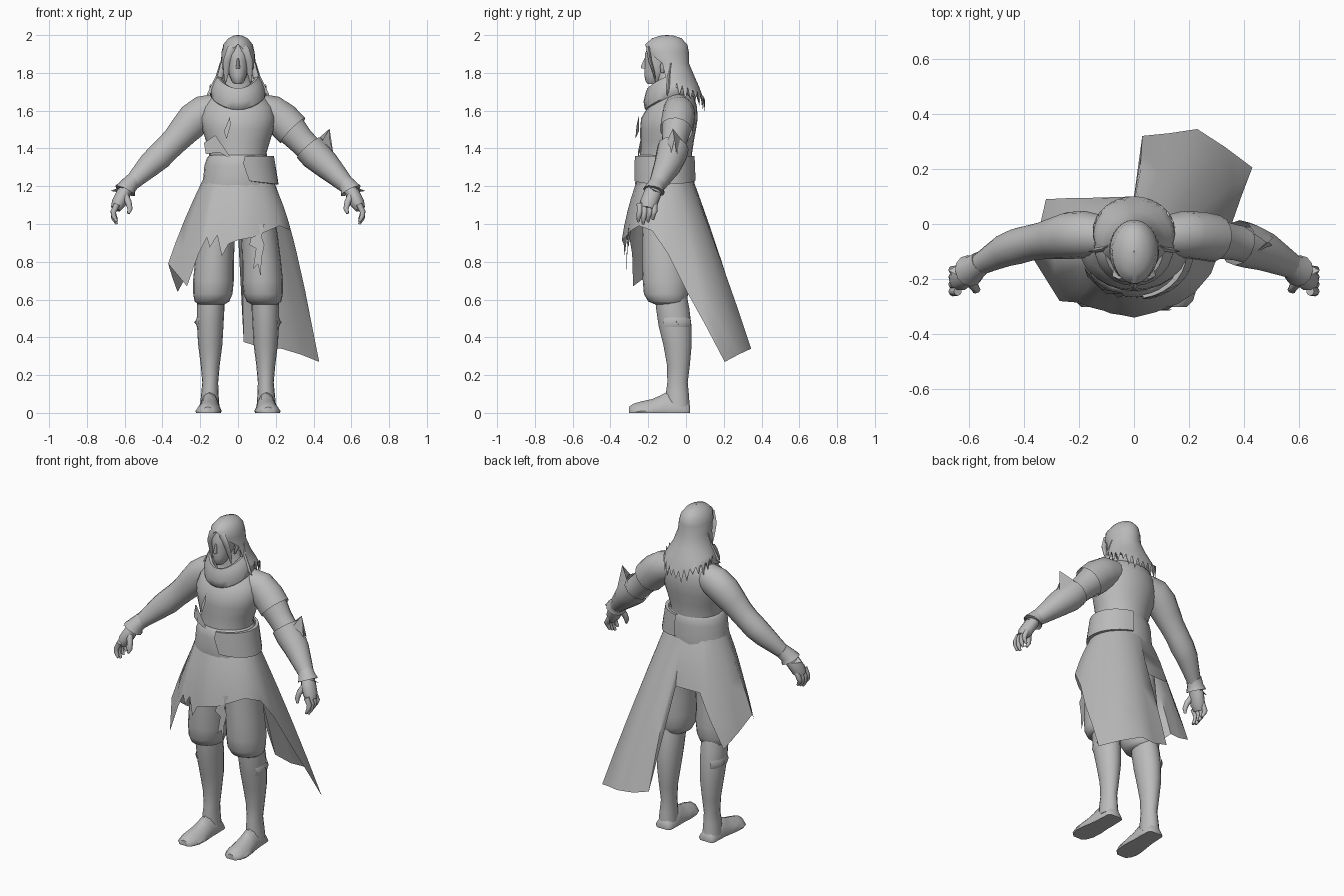
import bpy, bmesh, math
from mathutils import Vector

grey = bpy.data.materials.new("plain_grey")
grey.diffuse_color = (0.5, 0.5, 0.5, 1)


def make(name, rows, closed=True, caps=True):
    """Skin rows of points into one surface."""
    bm = bmesh.new()
    vs = [[bm.verts.new(p) for p in r] for r in rows]
    n = len(rows[0])
    for a, b in zip(vs, vs[1:]):
        for i in range(n if closed else n - 1):
            j = (i + 1) % n
            bm.faces.new((a[i], a[j], b[j], b[i]))
    if caps and closed:
        bm.faces.new(vs[0])
        bm.faces.new(vs[-1])
    bmesh.ops.recalc_face_normals(bm, faces=bm.faces)
    me = bpy.data.meshes.new(name)
    bm.to_mesh(me)
    bm.free()
    me.materials.append(grey)
    ob = bpy.data.objects.new(name, me)
    bpy.context.collection.objects.link(ob)
    bpy.ops.object.select_all(action='DESELECT')
    ob.select_set(True)
    bpy.context.view_layer.objects.active = ob
    bpy.ops.object.shade_smooth_by_angle(angle=math.radians(50))
    return ob


def stack(name, levels, n=20, tilt=0.0, lift=0.0, caps=True):
    """Elliptical rings stacked upward: (z, cx, cy, rx, ry)."""
    rows = []
    for z, cx, cy, rx, ry in levels:
        row = []
        for i in range(n):
            t = math.tau * i / n
            dy = -ry * math.cos(t)
            row.append((cx + rx * math.sin(t), cy + dy, z + tilt * dy + lift * math.sin(t) ** 2))
        rows.append(row)
    return make(name, rows, caps=caps)


def tube(name, path, n=12, flat=1.0, caps=True):
    """Round limb along a path of (x, y, z, radius)."""
    pts = [Vector(p[:3]) for p in path]
    rows = []
    for i, p in enumerate(pts):
        d = (pts[min(i + 1, len(pts) - 1)] - pts[max(i - 1, 0)]).normalized()
        u = d.cross(Vector((0, 1, 0))).normalized()
        v = d.cross(u)
        r = path[i][3]
        rows.append([p + u * r * math.cos(math.tau * k / n) + v * r * flat * math.sin(math.tau * k / n)
                     for k in range(n)])
    return make(name, rows, caps=caps)


def plate(name, outline):
    """Thin flat cloth piece from an outline."""
    me = bpy.data.meshes.new(name)
    me.from_pydata(outline, [], [list(range(len(outline)))])
    me.materials.append(grey)
    ob = bpy.data.objects.new(name, me)
    bpy.context.collection.objects.link(ob)


# Torso, neck and head
stack("torso", [(1.2, 0, -.11, .165, .14), (1.3, 0, -.11, .155, .14), (1.38, 0, -.105, .152, .138),
                (1.44, 0, -.1, .17, .142), (1.5, 0, -.095, .188, .148), (1.56, 0, -.088, .198, .15),
                (1.62, 0, -.072, .185, .13), (1.67, 0, -.055, .15, .1), (1.72, 0, -.065, .085, .075),
                (1.82, 0, -.11, .05, .06)], 24)
stack("head", [(1.74, 0, -.175, .02, .028), (1.757, 0, -.17, .033, .045), (1.785, 0, -.16, .045, .06),
               (1.82, 0, -.145, .054, .075), (1.86, 0, -.132, .06, .086), (1.90, 0, -.125, .064, .093),
               (1.95, 0, -.12, .055, .075)])
stack("nose", [(1.822, 0, -.222, .012, .014), (1.833, 0, -.222, .01, .017), (1.875, 0, -.213, .006, .008)], 8)
stack("scarf", [(1.63, 0, -.08, .125, .115), (1.65, 0, -.08, .145, .138), (1.69, 0, -.085, .143, .14),
                (1.73, 0, -.092, .125, .122), (1.75, 0, -.1, .105, .105), (1.745, 0, -.1, .088, .092),
                (1.69, 0, -.1, .06, .07)], 24, .3, .03)

# Long hair: full cap that opens around the face and ends in ragged points
levels = [(2.0, -.1, .002, .002, 180), (1.997, -.1, .022, .035, 180), (1.983, -.102, .052, .078, 180),
          (1.95, -.105, .078, .112, 180), (1.91, -.1, .088, .115, 150), (1.85, -.092, .096, .108, 108),
          (1.78, -.072, .115, .118, 108), (1.72, -.05, .135, .122, 110), (1.67, -.036, .146, .126, 108),
          (1.63, -.028, .15, .128, 106)]
rows = []
for k, (z, cy, rx, ry, span) in enumerate(levels):
    row = []
    for i in range(33):
        f = i / 16 - 1
        t = math.radians(span * f)
        drop = max(0, k - 6) / 3
        spike = (.03 if i % 2 else -.03 - .02 * math.sin(i * 2.3)) * (k == 9)
        row.append((rx * math.sin(t), cy + ry * math.cos(t), z + .09 * abs(f) * drop + spike))
    rows.append(row)
make("hair", rows, closed=False)

for s, side in ((-1, "right"), (1, "left")):
    # Fringe strands, side locks and ears
    tube(side + "_fringe", [(0, -.185, 1.965, .01), (s * .035, -.2, 1.925, .024), (s * .058, -.19, 1.865, .02),
                            (s * .063, -.17, 1.80, .014), (s * .066, -.16, 1.745, .002)], 8, .45)
    tube(side + "_side_lock", [(s * .082, -.08, 1.85, .015), (s * .098, -.09, 1.78, .02),
                               (s * .13, -.095, 1.72, .018), (s * .165, -.1, 1.68, .002)], 8, .6)
    stack(side + "_ear", [(1.80, s * .066, -.125, .006, .008), (1.835, s * .076, -.12, .01, .018),
                          (1.865, s * .078, -.115, .006, .012)], 8)

    # Arm
    tube(side + "_arm", [(s * .11, -.045, 1.61, .08), (s * .18, -.038, 1.59, .092), (s * .235, -.042, 1.55, .092),
                         (s * .285, -.052, 1.495, .082), (s * .33, -.06, 1.445, .073), (s * .375, -.068, 1.4, .07),
                         (s * .42, -.08, 1.355, .071), (s * .47, -.097, 1.31, .064),
                         (s * .53, -.13, 1.25, .049), (s * .585, -.16, 1.195, .037)], 16, .93)
    # Flared wrist cuff
    tube(side + "_cuff", [(s * .555, -.14, 1.23, .043), (s * .582, -.16, 1.20, .047),
                          (s * .598, -.17, 1.175, .058), (s * .592, -.165, 1.18, .03)], 12)
    plate(side + "_cuff_point", [(s * .61, -.2, 1.2), (s * .675, -.17, 1.175), (s * .61, -.13, 1.165)])
    # Hand: palm, four curled fingers, thumb
    tube(side + "_palm", [(s * .585, -.16, 1.2, .032), (s * .607, -.178, 1.16, .038),
                          (s * .632, -.197, 1.11, .038), (s * .648, -.205, 1.08, .027)], 10, 1.25)
    for f in range(4):
        y = -.245 + f * .026
        e = .012 * abs(f - 1)
        tube(side + "_finger_%d" % (f + 1), [(s * .64, y, 1.105, .016), (s * .66, y, 1.065, .015),
             (s * .658, y - .005, 1.03 + e, .013), (s * .642, y - .008, 1.0 + e, .007)], 8)
    tube(side + "_thumb", [(s * .6, -.2, 1.155, .02), (s * .58, -.228, 1.115, .017),
                           (s * .572, -.238, 1.08, .014), (s * .58, -.245, 1.055, .007)], 8)

    # Baggy breeches
    stack(side + "_breeches", [(.575, s * .14, -.09, .07, .075), (.59, s * .138, -.1, .092, .1),
                               (.63, s * .133, -.105, .104, .118), (.70, s * .13, -.105, .108, .124),
                               (.80, s * .125, -.11, .103, .122), (.92, s * .115, -.11, .098, .122),
                               (1.05, s * .1, -.11, .095, .125), (1.15, s * .09, -.11, .085, .125)])
    # Boot shaft and foot
    stack(side + "_boot", [(.03, s * .15, -.042, .052, .062), (.10, s * .149, -.046, .046, .061),
                           (.16, s * .147, -.045, .042, .054), (.25, s * .147, -.04, .05, .06),
                           (.36, s * .147, -.045, .064, .075), (.46, s * .147, -.058, .07, .087),
                           (.55, s * .145, -.07, .073, .088), (.62, s * .143, -.08, .07, .085)], 16)
    rows = []
    for y, dx, w, h in ((.022, 0, .035, .04), (.008, 0, .05, .06), (-.06, 0, .053, .10), (-.10, .002, .054, .112),
                        (-.14, .004, .058, .09), (-.18, .006, .063, .073), (-.24, .01, .063, .06),
                        (-.28, .012, .05, .048), (-.302, .012, .028, .032)):
        cx = s * (.148 + dx)
        rows.append([(cx + w * a, y, h * b) for a, b in
                     ((-1, 0), (-1.08, .15), (-.85, .5), (-.5, .85), (0, 1), (.5, .85), (.85, .5), (1.08, .15), (1, 0))])
    make(side + "_foot", rows)
    # Knee strap with a pointed end on the outside
    rows = []
    for z, o in ((.455, 0), (.48, .008), (.505, 0)):
        rows.append([(s * (.147 + (.071 + o) * math.sin(t)), -.059 - (.088 + o) * math.cos(t), z)
                     for t in (math.radians(50 + 13 * i) for i in range(9))])
    make(side + "_knee_strap", rows, closed=False)
    plate(side + "_strap_point", [(s * .21, -.06, .505), (s * .232, -.05, .48), (s * .212, -.03, .455)])

# Forearm guard and short sleeve on the left arm only
tube("forearm_guard", [(.375, -.068, 1.405, .083), (.41, -.077, 1.365, .083), (.47, -.098, 1.31, .073),
                       (.53, -.13, 1.25, .057), (.575, -.154, 1.205, .045)], 12, caps=False)
plate("guard_point", [(.40, -.115, 1.44), (.445, -.1, 1.44), (.485, -.07, 1.505), (.485, -.06, 1.45),
                      (.505, -.08, 1.37), (.43, -.13, 1.41)])
plate("guard_back", [(.40, -.01, 1.43), (.485, -.07, 1.505), (.505, -.05, 1.37), (.44, -.01, 1.38)])
tube("short_sleeve", [(.20, -.039, 1.575, .093), (.235, -.042, 1.55, .095), (.29, -.052, 1.495, .093)],
     14, .93, caps=False)

# Belt and the wrapped sash plate
stack("belt", [(1.17, 0, -.11, .195, .152), (1.21, 0, -.112, .192, .157), (1.25, 0, -.112, .183, .156),
               (1.31, 0, -.112, .178, .154), (1.35, 0, -.11, .164, .148), (1.365, 0, -.108, .15, .138)], 24)
rows = []
for z, rx, ry, a in ((1.36, .17, .148, 10), (1.36, .19, .16, 11), (1.32, .197, .163, 8),
                     (1.235, .215, .166, 16), (1.235, .195, .155, 16)):
    row = []
    for i in range(15):
        t = math.radians(a + (168 - a) * i / 14)
        row.append((rx * math.sin(t), -.112 - ry * math.cos(t), z - .025 * math.sin(t) * (z < 1.3)))
    rows.append(row)
make("sash", rows, closed=False)

# Ragged skirt: waist ring spread to hem points, long tail behind the left leg
hem = [(0, -.34, .915), (.08, -.32, .93), (.16, -.29, .965), (.22, -.25, .99), (.28, -.18, .965),
       (.31, -.1, .85), (.355, 0, .65), (.39, .1, .47), (.43, .205, .27), (.33, .28, .31), (.23, .345, .34),
       (.13, .33, .345), (.03, .32, .375), (0, .1, .95), (-.16, .095, .95), (-.22, .095, .82), (-.32, .09, .64),
       (-.345, -.02, .71), (-.37, -.12, .79), (-.32, -.2, .73), (-.27, -.28, .67), (-.21, -.285, .84),
       (-.165, -.3, .93), (-.15, -.305, .875), (-.11, -.315, .94), (-.085, -.325, .83), (-.05, -.33, .895)]
rows = []
for f in (0, .12, .3, .5, .75, 1):
    row = []
    for x, y, z in hem:
        t = math.atan2(x, -(y + .11))
        top = Vector((.188 * math.sin(t), -.11 - .15 * math.cos(t), 1.23))
        p = top.lerp(Vector((x, y, z)), f)
        row.append(p + Vector((math.sin(t), -math.cos(t), 0)) * .035 * f * (1 - f))
    rows.append(row)
make("skirt", rows, caps=False)

# Hanging tassel, chest blade and jacket flap
plate("tassel", [(.085, -.3, 1.0), (.14, -.3, 1.0), (.125, -.31, .93), (.14, -.31, .89), (.125, -.315, .82),
                 (.12, -.315, .72), (.105, -.315, .79), (.08, -.315, .76), (.095, -.31, .87), (.06, -.31, .89)])
plate("chest_blade", [(-.042, -.25, 1.57), (-.04, -.262, 1.52), (-.06, -.268, 1.45), (-.075, -.25, 1.49)])
plate("jacket_flap", [(-.18, -.16, 1.43), (-.12, -.235, 1.47), (-.03, -.252, 1.34), (-.1, -.255, 1.38),
                      (-.17, -.19, 1.37)])
